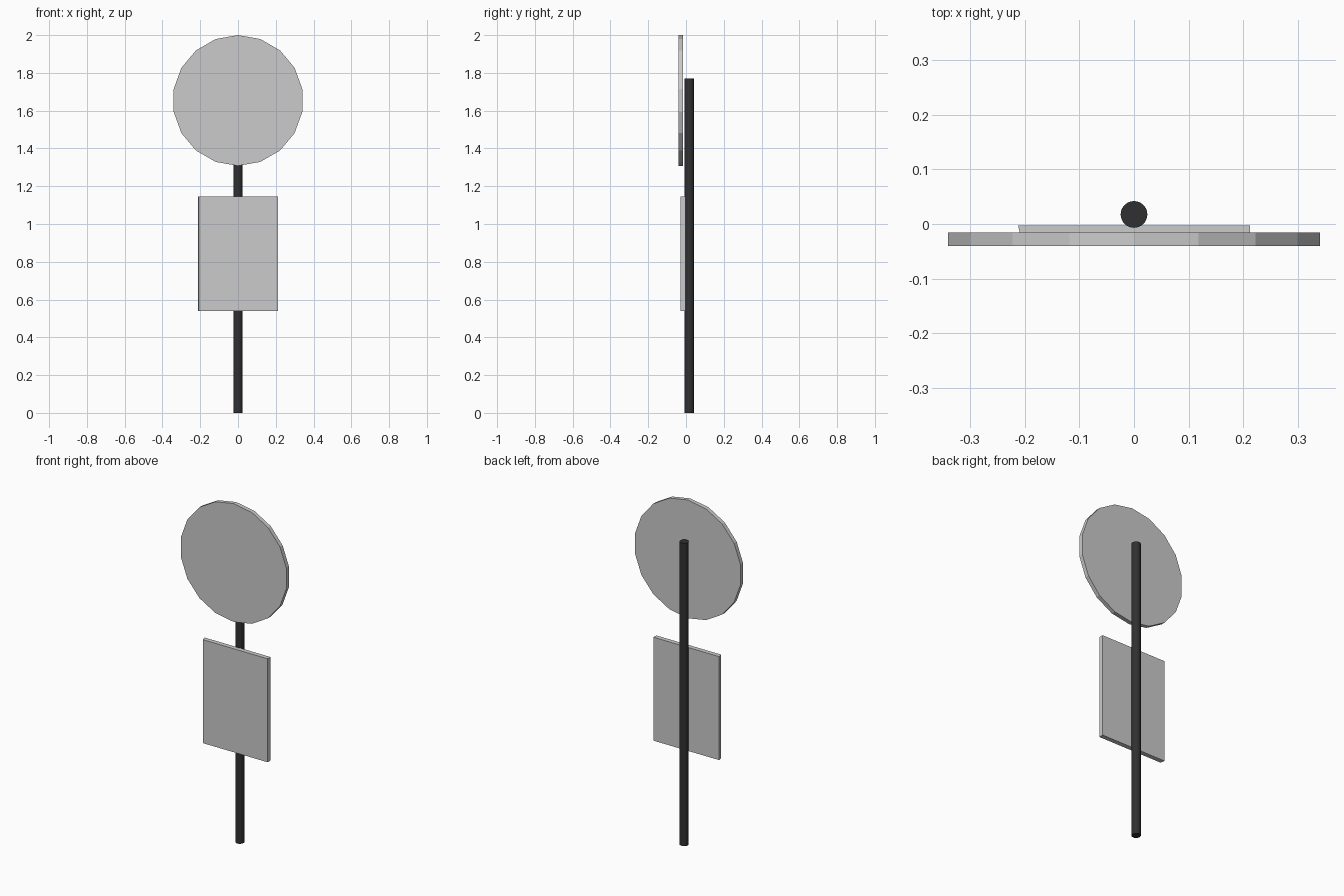
import bpy, bmesh, math
from mathutils import Matrix

if "Cube" in bpy.data.objects:
    bpy.data.objects.remove(bpy.data.objects["Cube"])


def make_object(name, bm):
    mesh = bpy.data.meshes.new(name)
    bmesh.ops.recalc_face_normals(bm, faces=bm.faces)
    bm.to_mesh(mesh)
    bm.free()
    obj = bpy.data.objects.new(name, mesh)
    bpy.context.collection.objects.link(obj)
    return obj


def cylinder(name, sides, radius, depth, matrix):
    bm = bmesh.new()
    bmesh.ops.create_cone(bm, cap_ends=True, segments=sides, radius1=radius,
                          radius2=radius, depth=depth, matrix=matrix)
    return make_object(name, bm)


# Dark round pole, standing behind the plates
pole = cylinder("pole", 32, 0.0245, 1.77, Matrix.Translation((0, 0.0175, 0.885)))
for face in pole.data.polygons:
    face.use_smooth = len(face.vertices) == 4
dark = bpy.data.materials.new("dark_metal")
dark.diffuse_color = (0.03, 0.03, 0.03, 1)
dark.use_nodes = True
dark.node_tree.nodes["Principled BSDF"].inputs["Base Color"].default_value = dark.diffuse_color
pole.data.materials.append(dark)

# 18-sided round sign plate, one corner pointing straight up
cylinder("round_plate", 18, 0.346, 0.024,
         Matrix.Translation((0, -0.028, 1.654))
         @ Matrix.Rotation(math.radians(90), 4, 'X'))

# Rectangular plate below, its left edge slightly slanted towards the front
bm = bmesh.new()
bmesh.ops.create_cube(bm, size=1, matrix=Matrix.Translation((0, -0.0165, 0.843))
                      @ Matrix.Diagonal((0.425, 0.027, 0.605, 1)))
for v in bm.verts:
    if v.co.x < 0 and v.co.y < -0.02:
        v.co.x += 0.006
make_object("rectangular_plate", bm)
